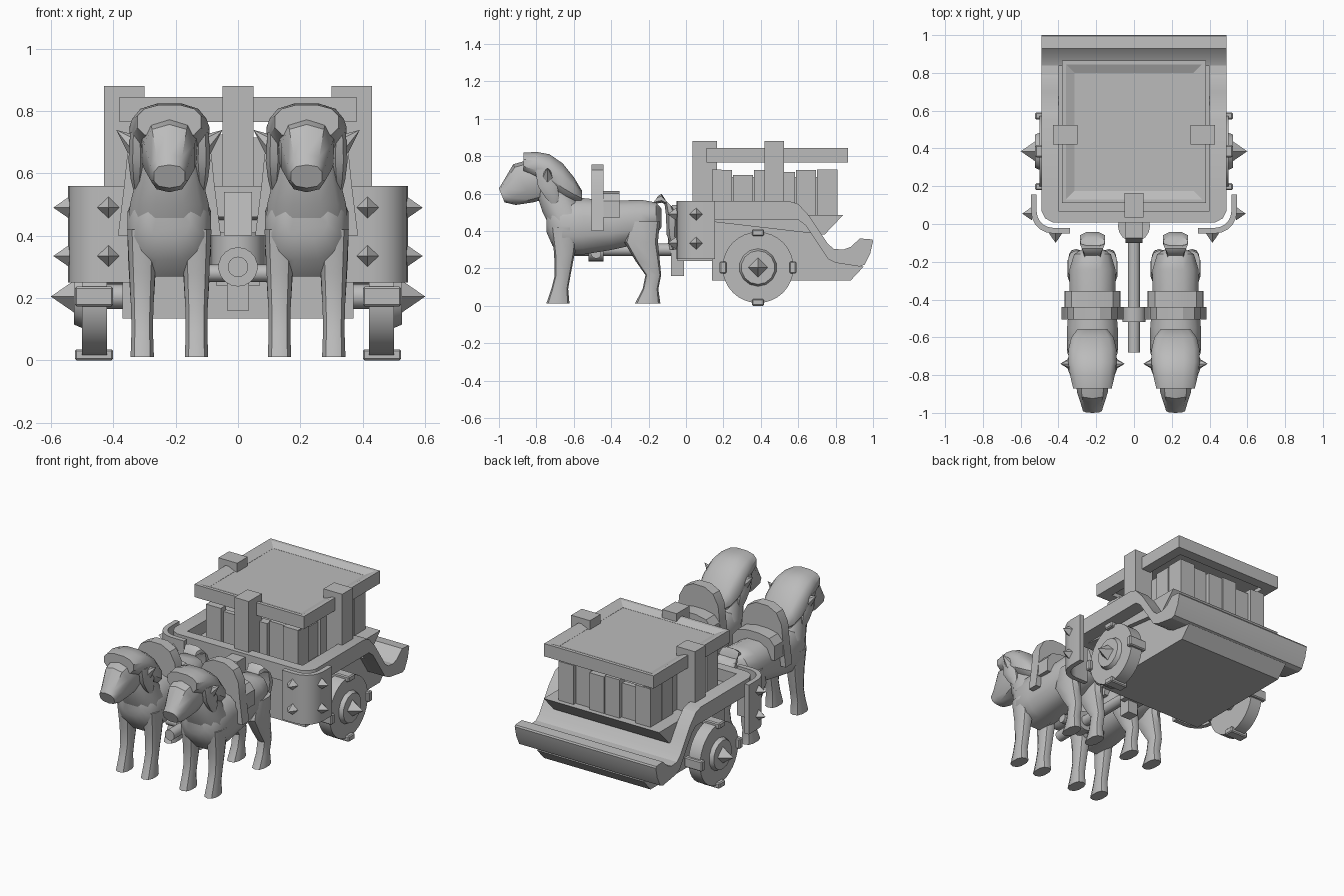
import bpy, bmesh, math
from mathutils import Vector, Matrix

grey = bpy.data.materials.new("plain_grey")
grey.diffuse_color = (0.5, 0.5, 0.5, 1)


def finish(name, bm, smooth=None, bevel=0):
    """Turn a bmesh into a named object."""
    bmesh.ops.recalc_face_normals(bm, faces=bm.faces)
    me = bpy.data.meshes.new(name)
    bm.to_mesh(me)
    bm.free()
    me.materials.append(grey)
    ob = bpy.data.objects.new(name, me)
    bpy.context.collection.objects.link(ob)
    if bevel:
        m = ob.modifiers.new("bevel", 'BEVEL')
        m.width, m.segments = bevel, 1
    if smooth:
        bpy.ops.object.select_all(action='DESELECT')
        ob.select_set(True)
        bpy.context.view_layer.objects.active = ob
        bpy.ops.object.shade_smooth_by_angle(angle=math.radians(smooth))
    return ob


def box(name, x0, x1, y0, y1, z0, z1, bevel=0):
    bm = bmesh.new()
    bmesh.ops.create_cube(bm, size=1)
    for v in bm.verts:
        v.co = Vector(((x0 + x1) / 2 + v.co.x * (x1 - x0), (y0 + y1) / 2 + v.co.y * (y1 - y0),
                       (z0 + z1) / 2 + v.co.z * (z1 - z0)))
    return finish(name, bm, bevel=bevel)


def prism(name, pts, axis, a, b, smooth=None):
    """Extrude a 2D outline along x (outline y,z), y (x,z) or z (x,y)."""
    def place(p, t):
        return {'x': (t, p[0], p[1]), 'y': (p[0], t, p[1]), 'z': (p[0], p[1], t)}[axis]
    bm = bmesh.new()
    lo = [bm.verts.new(place(p, a)) for p in pts]
    hi = [bm.verts.new(place(p, b)) for p in pts]
    bm.faces.new(lo)
    bm.faces.new(hi)
    for i in range(len(pts)):
        j = (i + 1) % len(pts)
        bm.faces.new((lo[i], lo[j], hi[j], hi[i]))
    return finish(name, bm, smooth)


def cone(name, pos, direction, r1, r2, length, sides, smooth=None, spin=0):
    """Cone or cylinder whose base centre is pos."""
    bm = bmesh.new()
    bmesh.ops.create_cone(bm, cap_ends=True, segments=sides, radius1=r1, radius2=r2, depth=length)
    bmesh.ops.translate(bm, verts=bm.verts, vec=(0, 0, length / 2))
    rot = Vector(direction).to_track_quat('Z', 'Y').to_matrix().to_4x4() @ Matrix.Rotation(spin, 4, 'Z')
    bmesh.ops.transform(bm, matrix=Matrix.Translation(pos) @ rot, verts=bm.verts)
    return finish(name, bm, smooth)


def loft(name, x, rings, sides=12, vertical=False, power=0.8, smooth=40):
    """Skin rounded rings (y, z, half width, half depth, tilt) along a path in the y-z plane."""
    bm = bmesh.new()
    loops = []
    for r in rings:
        y, z, w, h = r[:4]
        tilt = math.radians(r[4]) if len(r) > 4 else 0
        loop = []
        for i in range(sides):
            a = 2 * math.pi * (i + 0.5) / sides
            c, s = math.cos(a), math.sin(a)
            u = w * math.copysign(abs(c) ** power, c)
            v = h * math.copysign(abs(s) ** power, s)
            dy, dz = (v, 0) if vertical else (-v * math.sin(tilt), v * math.cos(tilt))
            loop.append(bm.verts.new((x + u, y + dy, z + dz)))
        loops.append(loop)
    for p, q in zip(loops, loops[1:]):
        for i in range(sides):
            j = (i + 1) % sides
            bm.faces.new((p[i], p[j], q[j], q[i]))
    bm.faces.new(loops[0])
    bm.faces.new(loops[-1])
    return finish(name, bm, smooth)


# Cart: swept side rails, rear trough, deck, front rail and hull
ramp = [(0.70, 0.42), (0.76, 0.33), (0.79, 0.305), (0.84, 0.30), (0.88, 0.315), (0.93, 0.36), (0.995, 0.355),
        (1.0, 0.345), (0.985, 0.28), (0.955, 0.22), (0.93, 0.21), (0.80, 0.23), (0.76, 0.25)]
rail = [(0.07, 0.56), (0.55, 0.56), (0.60, 0.545), (0.66, 0.48)] + ramp + [(0.64, 0.43), (0.60, 0.46), (0.07, 0.46)]
for s in (-1, 1):
    prism("side_rail", rail, 'x', s * 0.40, s * 0.49, 25)
prism("rear_trough", ramp + [(0.68, 0.37)], 'x', -0.40, 0.40, 25)
prism("deck", [(0.05, 0.485), (0.84, 0.485), (0.74, 0.38), (0.05, 0.46)], 'x', -0.401, 0.401)
prism("front_rail", [(-0.49, 0.07), (-0.47, 0.03), (-0.43, 0.008), (0.43, 0.008), (0.47, 0.03), (0.49, 0.07)],
      'z', 0.46, 0.56, 40)
prism("hull", [(0.14, 0.135), (0.88, 0.135), (0.95, 0.21), (0.80, 0.23), (0.76, 0.25), (0.64, 0.43), (0.60, 0.46),
               (0.14, 0.46)], 'x', -0.37, 0.37)

# Curved corner shields with spikes
for s in (-1, 1):
    arc = [math.radians(t) for t in range(0, 91, 18)]
    outer = [(0.43 + 0.115 * math.cos(t), 0.065 - 0.115 * math.sin(t)) for t in arc]
    inner = [(0.43 + 0.085 * math.cos(t), 0.065 - 0.085 * math.sin(t)) for t in arc]
    pts = [(0.545, 0.155)] + outer + [(0.34, -0.05), (0.34, -0.02)] + inner[::-1] + [(0.515, 0.155)]
    prism("corner_shield", [(s * x, y) for x, y in pts], 'z', 0.25, 0.56, 30)
    for z in (0.335, 0.49):
        cone("front_spike", (s * 0.415, -0.048, z), (0, -1, 0), 0.036, 0, 0.052, 4)
        cone("side_spike", (s * 0.54, 0.055, z), (s, 0, 0), 0.036, 0, 0.052, 4)

# Wheels with hubs, spikes and rim studs
WY, WZ = 0.385, 0.205
cone("axle", (-0.43, WY, WZ), (1, 0, 0), 0.04, 0.04, 0.86, 10, 40)
for s in (-1, 1):
    cone("wheel", (s * 0.42, WY, WZ), (s, 0, 0), 0.19, 0.19, 0.08, 32, 40)
    cone("hub", (s * 0.49, WY, WZ), (s, 0, 0), 0.105, 0.09, 0.035, 14, 40)
    cone("hub_spike", (s * 0.52, WY, WZ), (s, 0, 0), 0.055, 0, 0.08, 4)
    for dy, dz in ((1, 0), (-1, 0), (0, 1), (0, -1)):
        y, z = WY + dy * 0.187, WZ + dz * 0.187
        hy, hz = (0.018, 0.032) if dy else (0.032, 0.018)
        box("wheel_stud", s * 0.40, s * 0.523, y - hy, y + hy, z - hz, z + hz, 0.006)

# Crate: core, slats, posts and lid
box("crate_core", -0.29, 0.29, 0.17, 0.78, 0.48, 0.69)
for i, top in enumerate((0.725, 0.70, 0.725, 0.715, 0.725, 0.73)):
    y0 = 0.14 + i * 0.112
    out = 0.32 if i % 2 == 0 or i == 5 else 0.305
    for s in (-1, 1):
        box("side_slat", s * 0.27, s * out, y0, y0 + 0.107, 0.48, top)
    x0 = -0.32 + i * 0.107
    d = 0.0 if i in (0, 2, 3, 5) else 0.02
    box("front_slat", x0, x0 + 0.103, 0.14 + d, 0.19, 0.48, top)
    box("rear_slat", x0, x0 + 0.103, 0.76, 0.81 - d, 0.48, top)
box("front_post", -0.05, 0.05, 0.035, 0.165, 0.48, 0.88)
for s in (-1, 1):
    box("side_post", s * 0.30, s * 0.43, 0.42, 0.525, 0.48, 0.88)

bm = bmesh.new()                                   # mitred lid frame
loops = []
for inset, z in ((0, 0.765), (0, 0.845), (0.02, 0.845), (0.065, 0.825), (0.065, 0.765)):
    a, y0, y1 = 0.38 - inset, 0.11 + inset, 0.865 - inset
    loops.append([bm.verts.new((x, y, z)) for x, y in ((-a, y0), (a, y0), (a, y1), (-a, y1))])
for p, q in zip(loops, loops[1:] + loops[:1]):
    for i in range(4):
        j = (i + 1) % 4
        bm.faces.new((p[i], p[j], q[j], q[i]))
finish("lid_frame", bm)
box("lid_panel", -0.317, 0.317, 0.173, 0.802, 0.79, 0.824)

# Hitch and draw pole
box("hitch_plate", -0.07, 0.07, -0.045, 0.15, 0.24, 0.39)
box("hitch_pin", -0.035, 0.035, -0.08, -0.01, 0.16, 0.30)
cone("hitch_socket", (0, -0.01, 0.30), (0, 0, 1), 0.085, 0.085, 0.11, 16, 40)
prism("hitch_bracket", [(-0.10, 0.40), (-0.075, 0.54), (0.01, 0.54), (0.01, 0.40)], 'x', -0.045, 0.045)
cone("draw_pole", (0, 0, 0.30), (0, -1, 0), 0.033, 0.033, 0.68, 14, 40)
cone("pole_collar", (0, -0.44, 0.30), (0, -1, 0), 0.063, 0.063, 0.08, 18, 40)
cone("cross_bar", (-0.15, -0.48, 0.28), (1, 0, 0), 0.028, 0.028, 0.30, 10, 40)

# Draught animals
for cx in (-0.22, 0.22):
    loft("torso", cx, [(-0.13, 0.47, 0.05, 0.05), (-0.16, 0.465, 0.10, 0.09), (-0.24, 0.45, 0.125, 0.12),
                       (-0.40, 0.43, 0.125, 0.135), (-0.55, 0.425, 0.138, 0.155), (-0.66, 0.42, 0.138, 0.155),
                       (-0.715, 0.44, 0.115, 0.12), (-0.745, 0.46, 0.07, 0.07)])
    loft("neck", cx, [(-0.62, 0.42, 0.135, 0.11), (-0.655, 0.50, 0.13, 0.115), (-0.69, 0.58, 0.11, 0.105),
                      (-0.72, 0.68, 0.095, 0.09), (-0.74, 0.76, 0.08, 0.07)], vertical=True)
    loft("head", cx, [(-0.73, 0.70, 0.09, 0.10, 25), (-0.80, 0.675, 0.092, 0.115, 28),
                      (-0.87, 0.655, 0.085, 0.115, 28), (-0.945, 0.60, 0.062, 0.07, 30),
                      (-0.985, 0.59, 0.052, 0.04, 22)], sides=10)
    loft("mane_cap", cx, [(-0.87, 0.765, 0.105, 0.055), (-0.80, 0.75, 0.122, 0.075), (-0.73, 0.715, 0.132, 0.098),
                          (-0.66, 0.665, 0.13, 0.10), (-0.60, 0.62, 0.115, 0.07), (-0.555, 0.585, 0.08, 0.03)])
    loft("tail", cx, [(-0.18, 0.52, 0.03, 0.03, -20), (-0.165, 0.565, 0.045, 0.03, -35), (-0.13, 0.575, 0.06, 0.025),
                      (-0.095, 0.55, 0.07, 0.035, 45), (-0.075, 0.48, 0.07, 0.035, 80),
                      (-0.075, 0.38, 0.05, 0.03, 90), (-0.06, 0.30, 0.015, 0.012, 100)], sides=8)
    for s in (-1, 1):
        loft("mane_lock", cx + s * 0.105, [(-0.76, 0.73, 0.022, 0.05), (-0.74, 0.64, 0.028, 0.055),
                                           (-0.715, 0.58, 0.02, 0.04), (-0.70, 0.535, 0.008, 0.01)], 8, True)
        cone("ear", (cx + s * 0.11, -0.74, 0.69), (s * 0.8, 0, 0.65), 0.035, 0, 0.078, 6)
        lx = cx + s * 0.087
        loft("front_leg", lx, [(-0.65, 0.42, 0.05, 0.075), (-0.65, 0.28, 0.043, 0.055), (-0.66, 0.16, 0.037, 0.042),
                               (-0.675, 0.09, 0.036, 0.045), (-0.685, 0.012, 0.039, 0.062)], 10, True)
        loft("hind_leg", lx, [(-0.22, 0.45, 0.045, 0.08), (-0.24, 0.34, 0.048, 0.09), (-0.205, 0.24, 0.042, 0.065),
                              (-0.175, 0.165, 0.037, 0.042), (-0.19, 0.09, 0.036, 0.042),
                              (-0.205, 0.012, 0.039, 0.068)], 10, True)
    # Saddle: tall front arch over a lower seat band
    arch = [(0.165, 0.40), (0.145, 0.56), (0.135, 0.66), (0.10, 0.725), (0.04, 0.755)]
    under = [(0.02, 0.57), (0.08, 0.56), (0.115, 0.53), (0.13, 0.40)]
    half = arch + under
    prism("saddle_arch", [(cx + x, z) for x, z in arch] + [(cx - x, z) for x, z in arch[::-1]] +
          [(cx - x, z) for x, z in under[::-1]] + [(cx + x, z) for x, z in under], 'y', -0.505, -0.44, 25)
    seat = [(0.148, 0.47), (0.145, 0.56), (0.11, 0.60), (0.04, 0.615)]
    prism("saddle_seat", [(cx + x, z) for x, z in seat] + [(cx - x, z) for x, z in seat[::-1]], 'y', -0.44, -0.355, 30)
